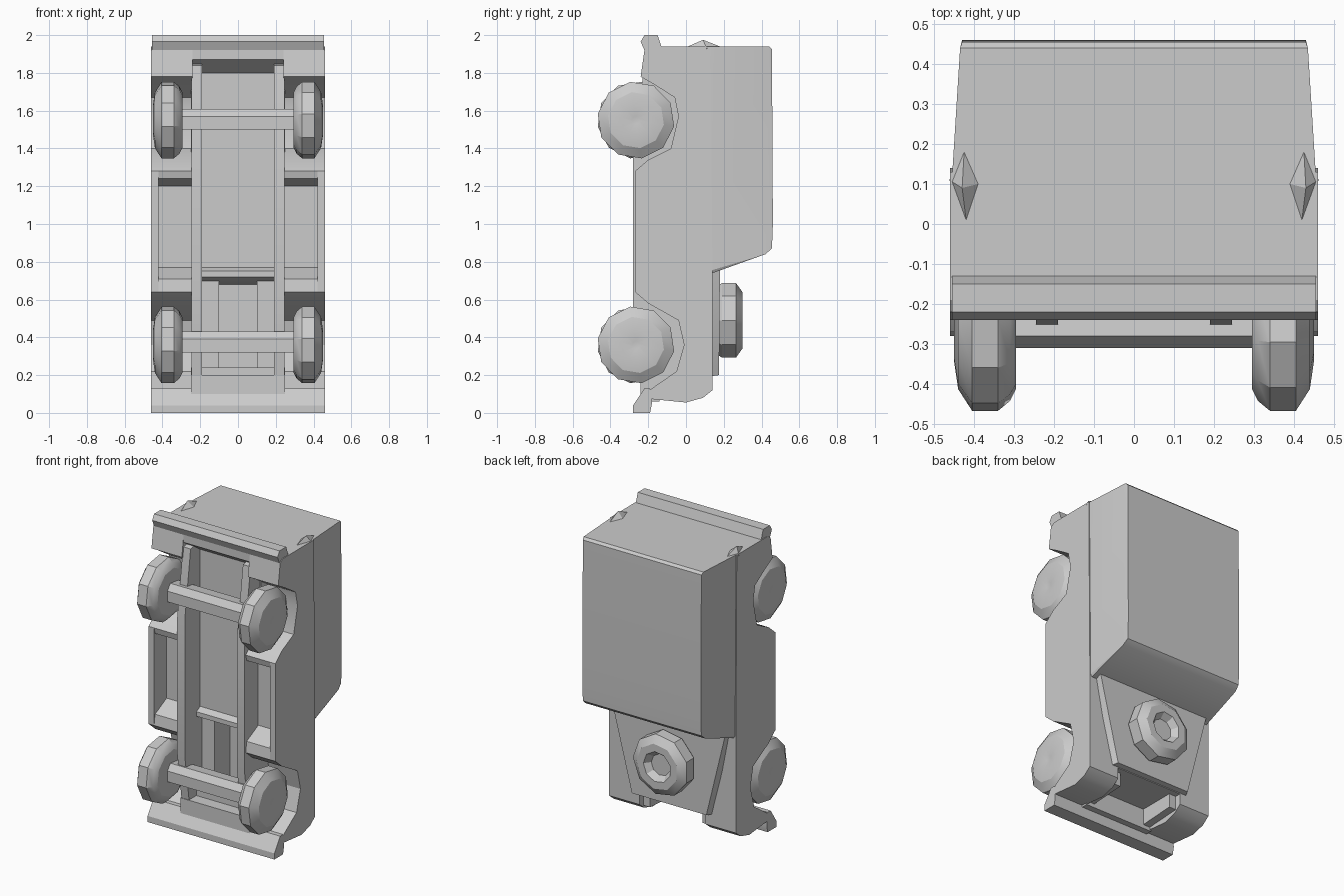
import bpy, bmesh, math
from mathutils import Vector, Matrix

cube = bpy.data.objects.get("Cube")
if cube:
    bpy.data.objects.remove(cube, do_unlink=True)

grey = bpy.data.materials.new("plain_grey")
grey.use_nodes = True
colour = (0.6, 0.6, 0.6, 1)
grey.diffuse_color = colour
grey.node_tree.nodes["Principled BSDF"].inputs["Base Color"].default_value = colour


def finish(name, bm, angle=25):
    bmesh.ops.recalc_face_normals(bm, faces=bm.faces)
    mesh = bpy.data.meshes.new(name)
    bm.to_mesh(mesh)
    bm.free()
    mesh.materials.append(grey)
    ob = bpy.data.objects.new(name, mesh)
    bpy.context.collection.objects.link(ob)
    bpy.ops.object.select_all(action='DESELECT')
    ob.select_set(True)
    bpy.context.view_layer.objects.active = ob
    bpy.ops.object.shade_smooth_by_angle(angle=math.radians(angle))
    return ob


def prism(name, profile, x0, x1):
    """Extrude a (y, z) profile between two x positions."""
    bm = bmesh.new()
    f = bm.faces.new([bm.verts.new((x0, y, z)) for y, z in profile])
    new = bmesh.ops.extrude_face_region(bm, geom=[f])["geom"]
    verts = [v for v in new if isinstance(v, bmesh.types.BMVert)]
    bmesh.ops.translate(bm, verts=verts, vec=(x1 - x0, 0, 0))
    return finish(name, bm)


def box(name, x0, x1, y0, y1, z0, z1):
    return prism(name, [(y0, z0), (y1, z0), (y1, z1), (y0, z1)], x0, x1)


def hull(name, points):
    bm = bmesh.new()
    for p in points:
        bm.verts.new(p)
    bmesh.ops.convex_hull(bm, input=bm.verts[:])
    return finish(name, bm)


def lathe(name, rings, sides, matrix):
    """Turn (offset, radius) rings about local z, closing both ends."""
    bm = bmesh.new()
    loops = []
    for h, r in rings:
        loops.append([bm.verts.new(matrix @ Vector((r * math.cos(a), r * math.sin(a), h)))
                      for a in (math.tau * i / sides for i in range(sides))])
    for a, b in zip(loops, loops[1:]):
        for i in range(sides):
            j = (i + 1) % sides
            bm.faces.new((a[i], a[j], b[j], b[i]))
    bm.faces.new(loops[0])
    bm.faces.new(loops[-1])
    return finish(name, bm)


# Side outlines share the wheel arches and differ along the sill
front_arch = [(-0.25, 0.08), (-0.18, 0.13), (-0.05, 0.22), (-0.01, 0.36),
              (-0.04, 0.49), (-0.2, 0.58), (-0.27, 0.64)]
rear_arch = [(-0.27, 1.28), (-0.2, 1.34), (-0.08, 1.4), (-0.04, 1.57),
             (-0.06, 1.67), (-0.17, 1.74), (-0.24, 1.78), (-0.22, 1.92), (-0.19, 1.94)]
upper_edge = [(0.13, 1.94), (0.14, 0.75), (0.14, 0.12), (0.09, 0.08), (0.0, 0.055)]
pocket = [(-0.26, 0.71), (-0.14, 0.77), (-0.14, 1.2), (-0.26, 1.24)]

for side, s in (("left", 1), ("right", -1)):
    prism(side + "_skirt", front_arch + rear_arch + upper_edge, s * 0.42, s * 0.46)
    prism(side + "_inner_sill", front_arch + pocket + rear_arch + upper_edge, s * 0.24, s * 0.42)
    # Chassis rail
    prism(side + "_rail", [(-0.22, 0.08), (-0.25, 0.3), (-0.28, 0.5), (-0.28, 1.4),
                           (-0.22, 1.84), (0.1, 1.9), (0.1, 0.1)], s * 0.19, s * 0.245)
    box(side + "_engine_bearer", s * 0.1, s * 0.2, -0.1, 0.1, 0.22, 0.7)
    # Small rear corner lamp
    hull(side + "_rear_lamp", [(s * 0.39, 0.1, 1.94), (s * 0.42, 0.01, 1.94),
                               (s * 0.462, 0.11, 1.93), (s * 0.425, 0.18, 1.94),
                               (s * 0.43, 0.09, 1.975), (s * 0.44, 0.1, 1.88)])
    # Wheels
    for end, z in (("front", 0.36), ("rear", 1.55)):
        m = (Matrix.Translation((s * 0.37, -0.265, z))
             @ Matrix.Rotation(s * math.pi / 2, 4, 'Y') @ Matrix.Rotation(0.15, 4, 'Z'))
        lathe(f"{end}_{side}_wheel",
              [(-0.075, 0.15), (-0.06, 0.18), (-0.03, 0.205), (0.035, 0.205),
               (0.07, 0.15), (0.08, 0.08), (0.07, 0.02)], 10, m)

# Centre floor, engine bay roof and rear apron
prism("floor", [(0.06, 0.2), (0.06, 0.68), (-0.12, 0.7), (-0.16, 0.72), (-0.16, 0.75),
                (-0.12, 0.77), (-0.12, 1.8), (-0.22, 1.87), (-0.22, 1.92),
                (-0.19, 1.94), (0.13, 1.94), (0.14, 0.2)], -0.25, 0.25)
box("grille_panel", -0.25, 0.25, -0.16, 0.14, 0.19, 0.24)
box("front_valance", -0.25, 0.25, -0.24, -0.14, 0.06, 0.2)

# Cabin, slightly narrower than the lower body
hull("cabin", [(s * x, y, z) for s in (1, -1) for x, y, z in (
    (0.455, 0.12, 0.75), (0.455, 0.12, 1.94), (0.445, 0.14, 0.74), (0.435, 0.42, 0.84),
    (0.43, 0.455, 0.87), (0.43, 0.46, 1.0), (0.43, 0.455, 1.925), (0.435, 0.44, 1.94))])

# Tapered bonnet with spare wheel
hull("bonnet", [(s * x, y, z) for s in (1, -1) for x, y, z in (
    (0.42, 0.1, 0.8), (0.42, 0.18, 0.8), (0.3, 0.1, 0.19), (0.27, 0.175, 0.2))])
m = Matrix.Translation((0, 0.18, 0.49)) @ Matrix.Rotation(-math.pi / 2, 4, 'X')
lathe("spare_wheel", [(-0.02, 0.18), (0.01, 0.2), (0.085, 0.2), (0.12, 0.15),
                      (0.12, 0.1), (0.08, 0.07)], 9, m)

# Bumpers
prism("front_bumper", [(-0.28, 0.0), (-0.19, 0.0), (-0.18, 0.05), (-0.19, 0.13),
                       (-0.22, 0.13), (-0.28, 0.04)], -0.46, 0.46)
prism("rear_bumper", [(-0.24, 1.965), (-0.22, 2.0), (-0.15, 2.0), (-0.13, 1.94),
                      (-0.17, 1.9), (-0.22, 1.92)], -0.455, 0.455)

# Axles
for end, z in (("front", 0.37), ("rear", 1.55)):
    prism(end + "_axle", [(-0.31, z - 0.05), (-0.31, z + 0.02), (-0.28, z + 0.06),
                          (-0.2, z + 0.05), (-0.2, z - 0.05)], -0.31, 0.31)
